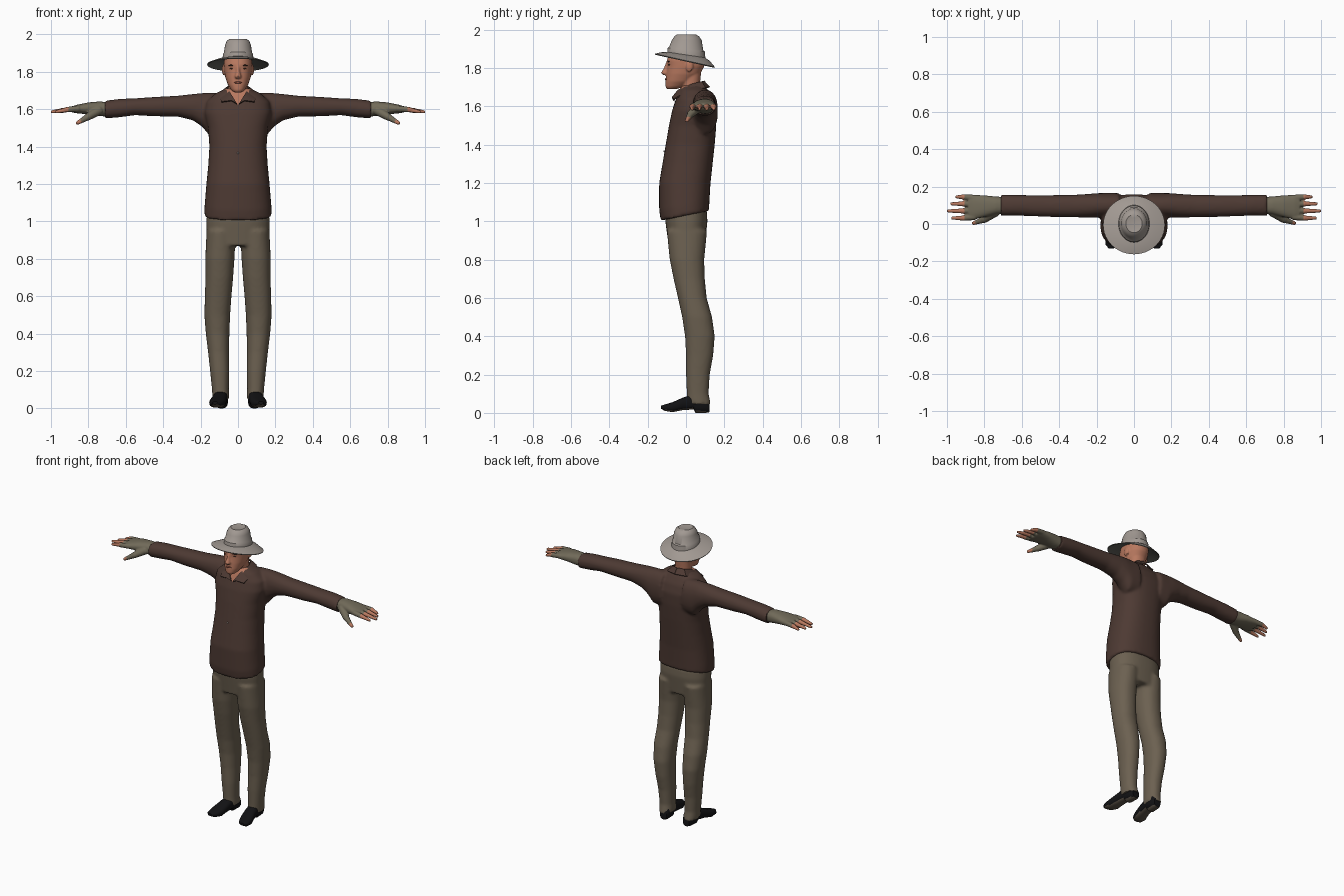
import bpy, bmesh, math
from mathutils import Vector, Matrix


def mat(name, *rgb):
    m = bpy.data.materials.new(name)
    m.diffuse_color = (*rgb, 1)
    return m


SHIRT = mat("dark brown cloth", .075, .042, .033)
PANTS = mat("khaki cloth", .150, .119, .082)
HAT = mat("pale grey felt", .36, .32, .29)
BRIM = mat("grey underside", .13, .13, .115)
SKIN = mat("skin", .48, .19, .115)
GLOVE = mat("olive glove", .165, .145, .10)
SHOE = mat("black leather", .006, .006, .007)
SOLE = mat("brown sole", .10, .08, .06)
DARK = mat("dark brow", .06, .028, .018)
LIP = mat("lip", .30, .09, .06)

AXES = {'x': (0, 1, 2), 'y': (1, 0, 2), 'z': (2, 0, 1)}


def loft(bm, axis, rings, power=2.2, n=40):
    """Rings are (t, u centre, u half width, v low, v high[, slope of t along v])."""
    loops = []
    a, b, c = AXES[axis]
    for t, uc, uh, lo, hi, *slope in rings:
        loop = []
        for i in range(n):
            ang = math.tau * i / n
            cs, sn = math.cos(ang), math.sin(ang)
            u = uc + uh * math.copysign(abs(cs) ** (2 / power), cs)
            v = (lo + hi) / 2 + (hi - lo) / 2 * math.copysign(abs(sn) ** (2 / power), sn)
            co = [0, 0, 0]
            co[a], co[b], co[c] = t + (slope[0] * v if slope else 0), u, v
            loop.append(bm.verts.new(co))
        loops.append(loop)
    for p, q in zip(loops, loops[1:]):
        for i in range(n):
            bm.faces.new((p[i], p[(i + 1) % n], q[(i + 1) % n], q[i]))
    bm.faces.new(loops[0])
    bm.faces.new(loops[-1])
    bmesh.ops.recalc_face_normals(bm, faces=bm.faces[:])


def ball(bm, co, size):
    bmesh.ops.create_uvsphere(bm, u_segments=16, v_segments=10, radius=1,
                              matrix=Matrix.LocRotScale(Vector(co), None, Vector(size)))


def tube(bm, p, q, r1, r2):
    p, q = Vector(p), Vector(q)
    rot = (q - p).to_track_quat('Z', 'Y').to_matrix().to_4x4()
    bmesh.ops.create_cone(bm, cap_ends=True, segments=14, radius1=r1, radius2=r2,
                          depth=(q - p).length, matrix=Matrix.Translation((p + q) / 2) @ rot)
    ball(bm, q, (r2, r2, r2))


def mirror(bm):
    dup = bmesh.ops.duplicate(bm, geom=bm.verts[:] + bm.edges[:] + bm.faces[:])['geom']
    for e in dup:
        if isinstance(e, bmesh.types.BMVert):
            e.co.x *= -1
    bmesh.ops.reverse_faces(bm, faces=[e for e in dup if isinstance(e, bmesh.types.BMFace)])


def finish(name, bm, mats, rule=None, voxel=0, smooth=6, thick=0):
    me = bpy.data.meshes.new(name)
    bm.to_mesh(me)
    bm.free()
    ob = bpy.data.objects.new(name, me)
    bpy.context.collection.objects.link(ob)
    if voxel:
        m = ob.modifiers.new("fuse", 'REMESH')
        m.mode, m.voxel_size = 'VOXEL', voxel
        s = ob.modifiers.new("relax", 'SMOOTH')
        s.factor, s.iterations = .5, smooth
    if thick:
        s = ob.modifiers.new("thickness", 'SOLIDIFY')
        s.thickness, s.offset = thick, 0
    if voxel or thick:
        dg = bpy.context.evaluated_depsgraph_get()
        me = bpy.data.meshes.new_from_object(ob.evaluated_get(dg))
        ob.modifiers.clear()
        ob.data = me
    me.materials.clear()
    for m in mats:
        me.materials.append(m)
    for f in me.polygons:
        f.use_smooth = True
        f.material_index = int(rule(f.center, f.normal)) if rule else 0
    me.set_sharp_from_angle(angle=math.radians(40))
    return ob


# Shirt: sleeves mirrored, fused with the torso, skin showing in the open neck
bm = bmesh.new()
loft(bm, 'x', [(.08, .1, .066, 1.46, 1.685), (.15, .1, .066, 1.455, 1.688),
               (.19, .1, .065, 1.505, 1.686), (.24, .098, .063, 1.54, 1.681),
               (.32, .096, .06, 1.56, 1.672), (.45, .096, .058, 1.562, 1.665),
               (.55, .098, .056, 1.568, 1.658), (.63, .1, .055, 1.557, 1.655),
               (.712, .1, .056, 1.55, 1.645)])
mirror(bm)
loft(bm, 'z', [(1.03, 0, .18, -.132, .12, .2), (1.08, 0, .179, -.14, .122, .15),
               (1.2, 0, .169, -.14, .128), (1.3, 0, .159, -.123, .139),
               (1.4, 0, .153, -.106, .15), (1.5, 0, .16, -.089, .158),
               (1.58, 0, .18, -.072, .159), (1.64, 0, .17, -.052, .142),
               (1.685, 0, .12, -.035, .115), (1.71, 0, .065, -.02, .095)], 2.4)
finish("shirt", bm, [SHIRT, SKIN], voxel=.009,
       rule=lambda c, n: c.y < .03 and c.z > 1.62 and abs(c.x) < (c.z - 1.62) * .75)

# Collar: folded strip from the neck opening round to the nape
bm = bmesh.new()
inner = [(.006, -.064, 1.628), (.04, -.04, 1.685), (.06, .03, 1.715), (.042, .08, 1.728), (0, .093, 1.732)]
outer = [(.035, -.072, 1.645), (.088, -.062, 1.638), (.105, .02, 1.682), (.07, .1, 1.695), (0, .122, 1.7)]
a, b = [[bm.verts.new(p) for p in row] for row in (inner, outer)]
for i in range(4):
    bm.faces.new((a[i], b[i], b[i + 1], a[i + 1]))
mirror(bm)
finish("collar", bm, [SHIRT], thick=.007)

# Button
bm = bmesh.new()
ball(bm, (0, -.114, 1.365), (.005, .004, .005))
finish("button", bm, [HAT])

# Trousers: mirrored legs fused with the hips
bm = bmesh.new()
loft(bm, 'z', [(.95, .09, .078, -.1, .11), (.8, .097, .078, -.085, .095),
               (.7, .1, .074, -.065, .098), (.6, .106, .071, -.042, .108),
               (.5, .111, .069, -.02, .136), (.4, .109, .063, -.005, .15),
               (.3, .104, .056, 0, .142), (.2, .098, .051, 0, .124),
               (.1, .094, .045, .004, .118), (.045, .091, .045, .004, .13)])
mirror(bm)
loft(bm, 'z', [(.87, 0, .165, -.09, .098), (1.0, 0, .169, -.108, .112),
               (1.06, 0, .165, -.11, .108)], 2.4)
finish("trousers", bm, [PANTS], voxel=.009)

# Shoes with raised toe and heel block
bm = bmesh.new()
loft(bm, 'y', [(.122, .086, .024, .004, .06), (.105, .087, .034, 0, .09), (.05, .09, .036, 0, .1),
               (.04, .091, .036, .018, .1), (-.02, .1, .04, .014, .078),
               (-.07, .11, .044, .004, .056), (-.11, .118, .034, .01, .044),
               (-.13, .122, .014, .022, .037)], 2.6, 24)
mirror(bm)
finish("shoes", bm, [SHOE, SOLE], rule=lambda c, n: n.z < -.7)

# Hands: palm, four fingers and thumb, bare beyond the glove ends
bm = bmesh.new()
loft(bm, 'x', [(.69, .1, .044, 1.56, 1.637), (.74, .099, .048, 1.563, 1.641),
               (.8, .095, .058, 1.572, 1.636), (.86, .09, .066, 1.578, 1.624),
               (.885, .09, .064, 1.582, 1.616)], 2.4)
for y, tip in ((.145, .948), (.108, .975), (.07, .994), (.032, .97)):
    tube(bm, (.85, .09 + (y - .09) * .9, 1.603), (.91, y, 1.598), .017, .015)
    tube(bm, (.91, y, 1.598), (tip, y, 1.586), .014, .009)
tube(bm, (.74, .065, 1.595), (.80, .025, 1.56), .026, .02)
tube(bm, (.80, .025, 1.56), (.858, .004, 1.526), .019, .01)
mirror(bm)
finish("gloved_hands", bm, [GLOVE, SKIN], voxel=.005, smooth=3,
       rule=lambda c, n: abs(c.x) > .908 or (abs(c.x) > .84 and c.z < 1.545))

# Head, neck, nose and ears
bm = bmesh.new()
for s in (-1, 1):
    ball(bm, (s * .077, .018, 1.81), (.009, .02, .03))
loft(bm, 'z', [(1.62, 0, .065, -.03, .11), (1.67, 0, .056, -.014, .084),
               (1.72, 0, .052, -.025, .073), (1.79, 0, .055, -.03, .08)])
loft(bm, 'z', [(1.69, 0, .022, -.1, -.05), (1.703, 0, .037, -.107, -.01),
               (1.73, 0, .054, -.107, .035), (1.77, 0, .068, -.103, .075),
               (1.81, 0, .075, -.098, .096), (1.84, 0, .077, -.1, .1),
               (1.885, 0, .07, -.085, .09)])
loft(bm, 'z', [(1.764, 0, .015, -.12, -.08), (1.775, 0, .018, -.131, -.08),
               (1.8, 0, .011, -.116, -.08), (1.832, 0, .008, -.104, -.08)], n=16)
finish("head", bm, [SKIN], voxel=.005, smooth=4)

# Brows, eyes and mouth
bm = bmesh.new()
for s in (-1, 1):
    ball(bm, (s * .034, -.09, 1.834), (.018, .006, .004))
    ball(bm, (s * .034, -.088, 1.817), (.011, .005, .004))
finish("brows_and_eyes", bm, [DARK])
bm = bmesh.new()
ball(bm, (0, -.102, 1.742), (.022, .008, .006))
finish("mouth", bm, [LIP])

# Hat: drooping brim low at the back, banded crown with a dented top
bm = bmesh.new()
loft(bm, 'z', [(1.862, 0, .072, -.085, .09, -.15), (1.852, 0, .12, -.13, .125, -.18),
               (1.834, 0, .163, -.16, .148, -.22), (1.839, 0, .165, -.162, .15, -.22),
               (1.859, 0, .12, -.13, .125, -.18), (1.869, 0, .083, -.098, .101, -.15),
               (1.896, 0, .080, -.095, .098, -.1), (1.902, 0, .075, -.088, .09, -.1),
               (1.945, 0, .069, -.074, .082), (1.966, 0, .059, -.06, .068),
               (1.976, 0, .044, -.046, .05), (1.973, 0, .03, -.032, .034)], 2, 48)
finish("hat", bm, [HAT, BRIM], rule=lambda c, n: n.z < -.3)
